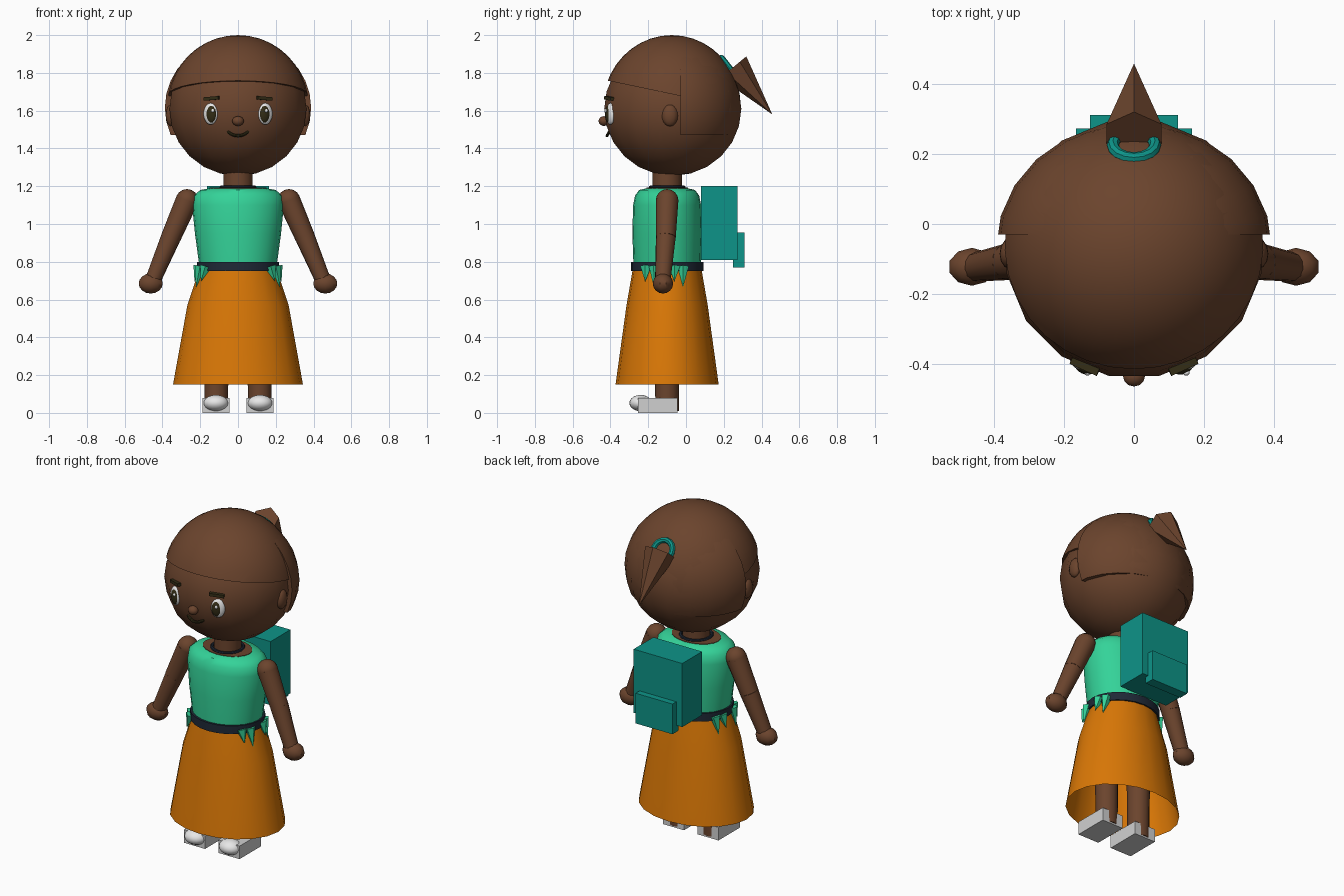
import bpy, bmesh, math
from mathutils import Vector, Matrix

if "Cube" in bpy.data.objects:
    bpy.data.objects.remove(bpy.data.objects["Cube"], do_unlink=True)


def material(name, hex_code):
    def linear(c):
        c /= 255
        return c / 12.92 if c < 0.04 else ((c + 0.055) / 1.055) ** 2.4
    col = [linear(int(hex_code[i:i + 2], 16)) for i in (0, 2, 4)] + [1]
    m = bpy.data.materials.new(name)
    m.use_nodes = True
    m.diffuse_color = col
    m.node_tree.nodes["Principled BSDF"].inputs["Base Color"].default_value = col
    return m


BROWN = material("warm_brown", "6b442d")
GREEN = material("shirt_green", "34d399")
ORANGE = material("skirt_orange", "d97706")
TEAL = material("bag_teal", "0d9488")
NAVY = material("belt_navy", "1f2937")
WHITE = material("white", "f0f0f0")
GREY = material("shoe_grey", "d0d0d0")
DARK = material("dark_olive", "332d16")
AXIS_Y = -0.1


def finish(name, bm, mat):
    bmesh.ops.recalc_face_normals(bm, faces=bm.faces)
    me = bpy.data.meshes.new(name)
    bm.to_mesh(me)
    bm.free()
    me.materials.append(mat)
    ob = bpy.data.objects.new(name, me)
    bpy.context.collection.objects.link(ob)
    return ob


def ball(name, loc, radii, mat, seg=16, rings=10, turn=0, cuts=()):
    """Ellipsoid, optionally cut by planes (point, normal of removed side)."""
    bm = bmesh.new()
    bmesh.ops.create_uvsphere(bm, u_segments=seg, v_segments=rings, radius=1)
    if seg == 16:
        bm.transform(Matrix.Rotation(math.pi / seg, 4, 'Z'))
    bm.transform(Matrix.Translation(loc) @ Matrix.Rotation(turn, 4, 'Z')
                 @ Matrix.Diagonal((*radii, 1)))
    for point, normal in cuts:
        geom = bm.verts[:] + bm.edges[:] + bm.faces[:]
        bmesh.ops.bisect_plane(bm, geom=geom, plane_co=point, plane_no=normal, clear_outer=True)
        bmesh.ops.holes_fill(bm, edges=[e for e in bm.edges if e.is_boundary])
    return finish(name, bm, mat)


def box(name, low, high, mat, turn=(0, 0)):
    low, high = Vector(low), Vector(high)
    bm = bmesh.new()
    bmesh.ops.create_cube(bm, size=1)
    bm.transform(Matrix.Translation((low + high) / 2) @ Matrix.Rotation(turn[0], 4, 'Z')
                 @ Matrix.Rotation(turn[1], 4, 'Y') @ Matrix.Diagonal((*(high - low), 1)))
    return finish(name, bm, mat)


def limb(name, a, b, ra, rb, mat, seg=12):
    """Tapered tube from a to b."""
    a, b = Vector(a), Vector(b)
    bm = bmesh.new()
    bmesh.ops.create_cone(bm, cap_ends=True, segments=seg, radius1=ra, radius2=rb,
                          depth=(b - a).length)
    bm.transform(Matrix.Translation((a + b) / 2)
                 @ (b - a).to_track_quat('Z', 'Y').to_matrix().to_4x4())
    return finish(name, bm, mat)


def lathe(name, profile, mat, seg=20, close=False):
    """Stack of elliptical rings given as (z, x radius, y radius)."""
    bm = bmesh.new()
    rings = []
    for z, rx, ry in profile:
        angles = [2 * math.pi * i / seg for i in range(seg)]
        rings.append([bm.verts.new((rx * math.cos(t), AXIS_Y + ry * math.sin(t), z))
                      for t in angles])
    for r, s in zip(rings, rings[1:]):
        for i in range(seg):
            j = (i + 1) % seg
            bm.faces.new((r[i], r[j], s[j], s[i]))
    if close:
        bm.faces.new(rings[0])
        bm.faces.new(rings[-1])
    return finish(name, bm, mat)


def ring(name, loc, major, minor, mat, tilt=0):
    bpy.ops.mesh.primitive_torus_add(location=loc, rotation=(tilt, 0, 0), major_radius=major,
                                     minor_radius=minor, major_segments=16, minor_segments=8)
    ob = bpy.context.object
    ob.name = name
    ob.data.materials.append(mat)
    return ob


# Head and hair
ball("head", (0, -0.07, 1.61), (0.37, 0.37, 0.355), BROWN, rings=12)
ball("hair_cap", (0, -0.075, 1.62), (0.375, 0.365, 0.38), BROWN, 32, 20,
     cuts=[((0, -0.42, 1.76), (0, -0.21, -1))])
ball("hair_back", (0, -0.07, 1.615), (0.393, 0.36, 0.37), BROWN, 24, 16,
     cuts=[((0, 0, 1.47), (0, 0, -1)), ((0, -0.03, 0), (0, -1, 0))])
limb("ponytail", (0, 0.25, 1.83), (0, 0.457, 1.58), 0.09, 0, BROWN, 6)
ring("hair_tie", (0, 0.225, 1.832), 0.06, 0.017, TEAL, -0.9)

# Face
ball("nose", (0, -0.435, 1.545), (0.031, 0.028, 0.026), BROWN, 12, 8)
mouth = [(0.055 * t, -0.418 + 0.012 * t * t, 1.467 + 0.022 * t * t)
         for t in [i / 4 - 1 for i in range(9)]]
for i, (a, b) in enumerate(zip(mouth, mouth[1:])):
    limb(f"mouth_{i}", a, b, 0.008, 0.008, DARK, 8)

# Torso, belt and skirt
limb("neck", (0, AXIS_Y, 1.16), (0, AXIS_Y, 1.3), 0.078, 0.078, BROWN, 16)
ring("necklace", (0, AXIS_Y, 1.195), 0.088, 0.009, NAVY)
lathe("chest", [(1.1, 0.15, 0.11), (1.192, 0.15, 0.11)], BROWN, close=True)
lathe("shirt", [(0.78, 0.205, 0.178), (0.95, 0.228, 0.184), (1.1, 0.243, 0.18),
                (1.15, 0.235, 0.17), (1.18, 0.2, 0.148), (1.19, 0.145, 0.105)], GREEN, 24)
lathe("belt", [(0.75, 0.217, 0.192), (0.8, 0.217, 0.192)], NAVY, 24, close=True)
lathe("skirt", [(0.15, 0.344, 0.273), (0.57, 0.268, 0.215), (0.76, 0.205, 0.182)], ORANGE)

# Backpack
box("backpack", (-0.165, 0.08, 0.81), (0.165, 0.272, 1.2), TEAL)
box("backpack_pocket", (-0.125, 0.25, 0.77), (0.125, 0.31, 0.955), TEAL)

for side, s in (("left", 1), ("right", -1)):
    # Eyes, brows and ears
    turn = s * 0.42
    ball(side + "_eye", (s * 0.145, -0.4, 1.583), (0.04, 0.02, 0.057), WHITE, 20, 12, turn)
    ball(side + "_pupil", (s * 0.142, -0.411, 1.582), (0.028, 0.016, 0.045), DARK, 20, 12, turn)
    ball(side + "_eye_glint", (s * 0.142 + 0.008, -0.425, 1.6), (0.009, 0.007, 0.01),
         WHITE, 10, 6, turn)
    box(side + "_brow", (s * 0.14 - 0.042, -0.417, 1.656), (s * 0.14 + 0.042, -0.393, 1.674),
        DARK, (turn, s * 0.08))
    ball(side + "_ear", (s * 0.355, -0.085, 1.575), (0.028, 0.043, 0.058), BROWN, 12, 10)

    # Arms
    shoulder, elbow, wrist = [(s * x, y, z) for x, y, z in
                              ((0.27, -0.1, 1.125), (0.355, -0.107, 0.93), (0.447, -0.122, 0.71))]
    limb(side + "_upper_arm", shoulder, elbow, 0.06, 0.053, BROWN)
    limb(side + "_lower_arm", elbow, wrist, 0.053, 0.042, BROWN)
    ball(side + "_shoulder", shoulder, (0.06, 0.06, 0.06), BROWN, 12, 8)
    ball(side + "_hand", (s * 0.462, -0.122, 0.685), (0.067, 0.054, 0.053), BROWN, 10, 8)

    # Ragged shirt hem over the hips
    for i, (y, drop) in enumerate(((-0.21, 0.08), (-0.165, 0.11), (-0.06, 0.08), (-0.015, 0.11))):
        x = 0.21 * math.sqrt(1 - ((y - AXIS_Y) / 0.19) ** 2)
        limb(f"{side}_hem_point_{i}", (s * x, y, 0.775),
             (s * (x + 0.025), y * 1.03, 0.775 - drop), 0.032, 0, GREEN, 5)

    # Legs and shoes
    limb(side + "_leg", (s * 0.115, AXIS_Y, 0.01), (s * 0.115, AXIS_Y, 0.6), 0.062, 0.068, BROWN)
    box(side + "_shoe", (s * 0.117 - 0.072, -0.255, 0), (s * 0.117 + 0.072, -0.045, 0.08), GREY)
    ball(side + "_toe_cap", (s * 0.117, -0.24, 0.052), (0.067, 0.06, 0.043), WHITE, 20, 10)

# Smooth shading with sharp edges kept
bpy.ops.object.select_all(action='DESELECT')
for ob in bpy.context.scene.objects:
    if ob.type == 'MESH' and "ponytail" not in ob.name and "hem_point" not in ob.name:
        ob.select_set(True)
        bpy.context.view_layer.objects.active = ob
bpy.ops.object.shade_smooth_by_angle(angle=math.radians(40))
